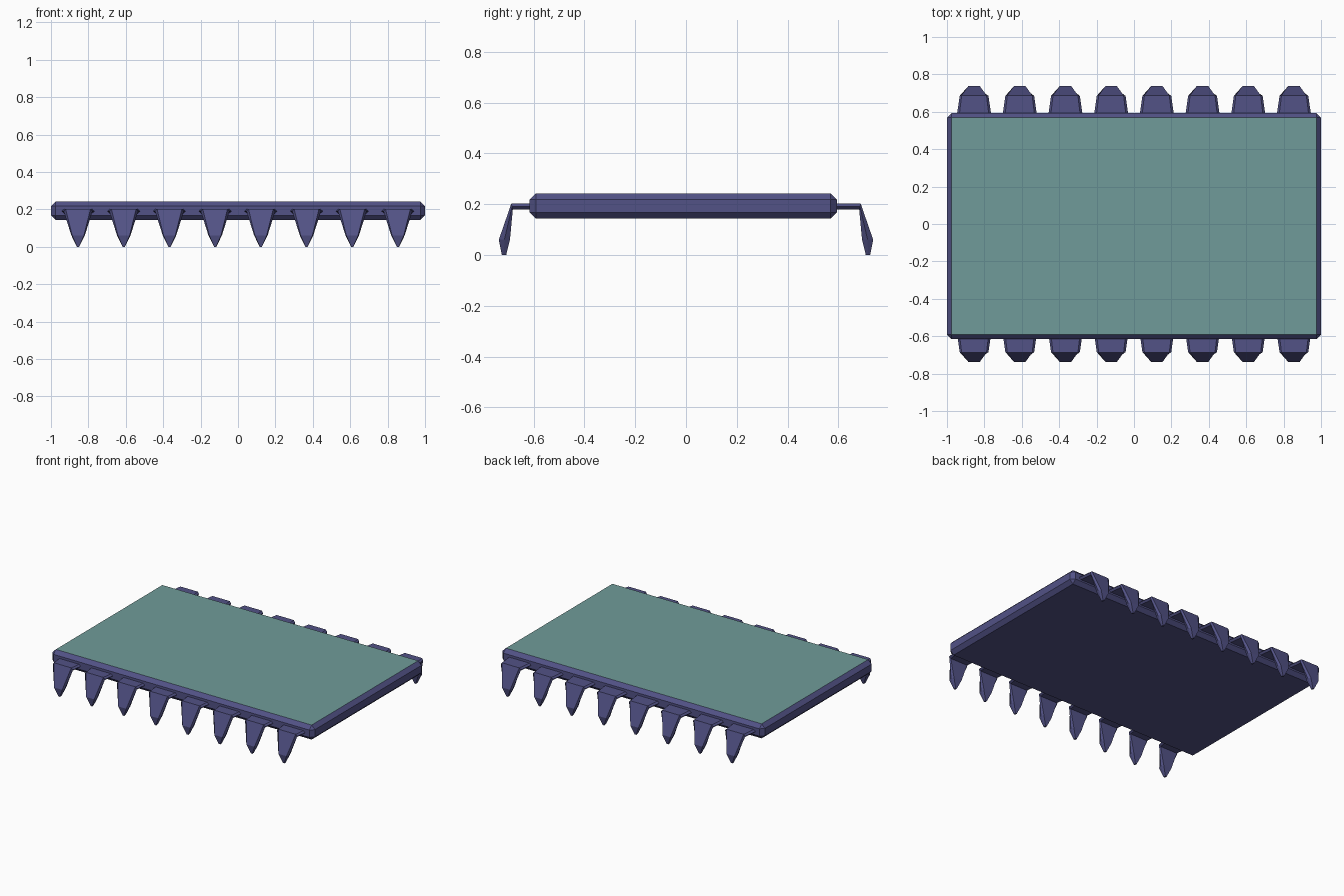
import bpy, bmesh
from mathutils import Vector

if "Cube" in bpy.data.objects:
    bpy.data.objects.remove(bpy.data.objects["Cube"])


def material(name, rgb):
    m = bpy.data.materials.new(name)
    m.diffuse_color = (*rgb, 1)
    m.use_nodes = True
    m.node_tree.nodes["Principled BSDF"].inputs["Base Color"].default_value = m.diffuse_color
    return m


casing = material("casing_indigo", (0.085, 0.085, 0.24))
teal = material("lid_teal", (0.16, 0.33, 0.32))


def finish(bm, name, mats):
    bmesh.ops.recalc_face_normals(bm, faces=bm.faces)
    mesh = bpy.data.meshes.new(name)
    bm.to_mesh(mesh)
    bm.free()
    for m in mats:
        mesh.materials.append(m)
    ob = bpy.data.objects.new(name, mesh)
    bpy.context.collection.objects.link(ob)
    return ob


# Flat chip body with chamfered edges and a coloured top face
bm = bmesh.new()
bmesh.ops.create_cube(bm, size=1)
for v in bm.verts:
    v.co = Vector((v.co.x * 2, v.co.y * 1.21 - 0.011, v.co.z * 0.1 + 0.193))
bmesh.ops.bevel(bm, geom=bm.edges[:], offset=0.025, segments=1, affect='EDGES')
bm.normal_update()
for f in bm.faces:
    f.material_index = int(f.normal.z > 0.99)
finish(bm, "chip_body", [casing, teal])

# Pin sections: outer (y, z), inner (y, z), half width
SECTIONS = [
    ((0.560, 0.202), (0.560, 0.179), 0.095),
    ((0.688, 0.202), (0.682, 0.179), 0.077),
    ((0.737, 0.060), (0.693, 0.062), 0.036),
    ((0.725, 0.000), (0.708, 0.000), 0.006),
]


def pin(name, x, side):
    # Loft of flattened hexagons, bent downward and tapering to a point
    bm = bmesh.new()
    rings = []
    for outer, inner, w in SECTIONS:
        mid = tuple((a + b) / 2 for a, b in zip(outer, inner))
        ring = [(-w, mid), (-w * 0.86, outer), (w * 0.86, outer),
                (w, mid), (w * 0.86, inner), (-w * 0.86, inner)]
        rings.append([bm.verts.new((x + dx, side * y, z)) for dx, (y, z) in ring])
    for a, b in zip(rings, rings[1:]):
        for i in range(6):
            j = (i + 1) % 6
            bm.faces.new((a[i], a[j], b[j], b[i]))
    bm.faces.new(rings[0])
    bm.faces.new(rings[-1])
    finish(bm, name, [casing])


# Eight pins along each long edge
for i in range(8):
    x = (i - 3.5) * 0.2443
    pin(f"front_pin_{i + 1}", x, -1)
    pin(f"back_pin_{i + 1}", x, 1)
